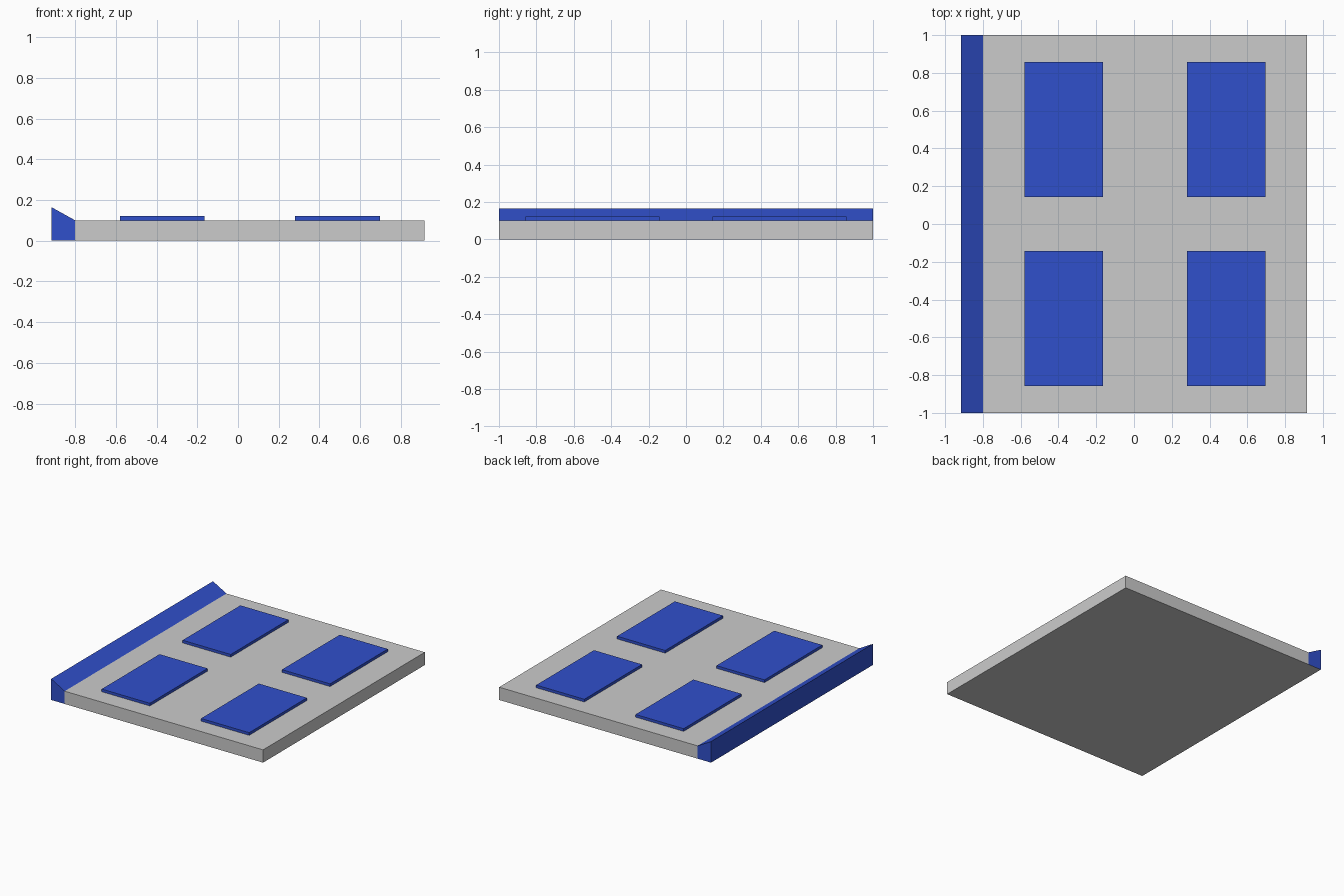
import bpy, bmesh

if "Cube" in bpy.data.objects:
    bpy.data.objects.remove(bpy.data.objects["Cube"])


def material(name, color):
    mat = bpy.data.materials.new(name)
    mat.diffuse_color = color
    mat.use_nodes = True
    mat.node_tree.nodes["Principled BSDF"].inputs["Base Color"].default_value = mat.diffuse_color
    return mat


grey = material("grey", (0.8, 0.8, 0.8, 1))
blue = material("blue", (0.03, 0.08, 0.6, 1))


def extrude_profile(name, profile, y0, y1):
    """Extrude an (x, z) outline along y into a closed solid."""
    bm = bmesh.new()
    face = bm.faces.new([bm.verts.new((x, y0, z)) for x, z in profile])
    ext = bmesh.ops.extrude_face_region(bm, geom=[face])
    verts = [v for v in ext["geom"] if isinstance(v, bmesh.types.BMVert)]
    bmesh.ops.translate(bm, vec=(0, y1 - y0, 0), verts=verts)
    bmesh.ops.recalc_face_normals(bm, faces=bm.faces)
    mesh = bpy.data.meshes.new(name)
    bm.to_mesh(mesh)
    bm.free()
    obj = bpy.data.objects.new(name, mesh)
    bpy.context.collection.objects.link(obj)
    return obj


def box(name, x0, x1, y0, y1, z0, z1):
    return extrude_profile(name, [(x0, z0), (x1, z0), (x1, z1), (x0, z1)], y0, y1)


EDGE, LIP, SLAB_TOP = 0.917, -0.80, 0.10

# Main slab
box("slab", LIP, EDGE, -1, 1, 0, SLAB_TOP)

# Raised sloping lip along the left edge, grey underneath
lip = extrude_profile("edge_lip", [(-EDGE, 0), (LIP, 0), (LIP, SLAB_TOP), (-EDGE, 0.165)], -1, 1)
lip.data.materials.append(blue)
lip.data.materials.append(grey)
for poly in lip.data.polygons:
    if poly.normal.z < -0.9:
        poly.material_index = 1

# Four raised panels, two by two about the slab centre
centre = (LIP + EDGE) / 2
for col, sx in (("left", -1), ("right", 1)):
    for row, sy in (("front", -1), ("back", 1)):
        cx, cy = centre + sx * 0.43, sy * 0.5
        panel = box(f"panel_{row}_{col}", cx - 0.208, cx + 0.208,
                    cy - 0.357, cy + 0.357, SLAB_TOP - 0.01, 0.121)
        panel.data.materials.append(blue)
